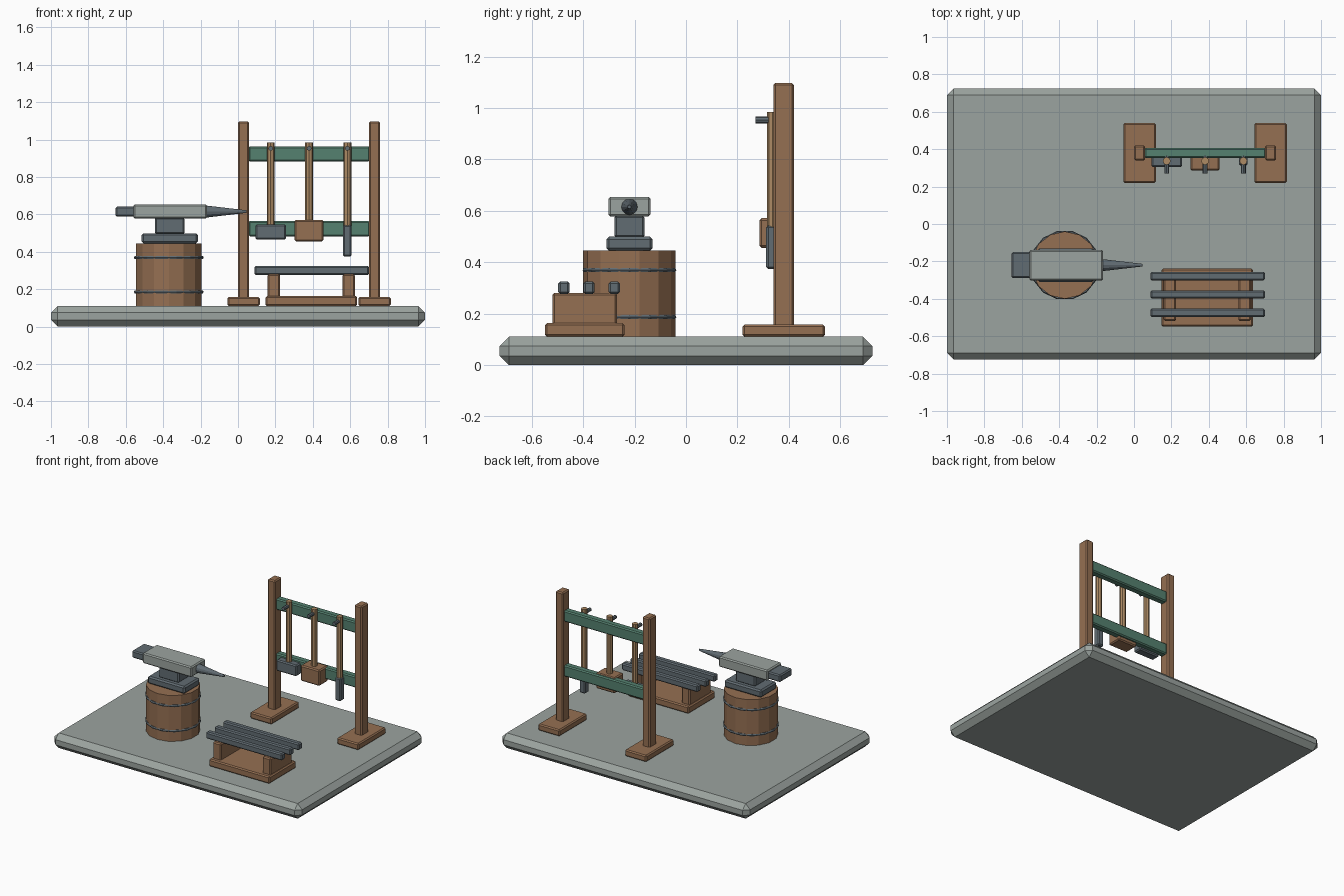
import bpy, math

if "Cube" in bpy.data.objects:
    bpy.data.objects.remove(bpy.data.objects["Cube"])


def material(name, colour):
    m = bpy.data.materials.new(name)
    m.diffuse_color = (*colour, 1)
    m.use_nodes = True
    m.node_tree.nodes["Principled BSDF"].inputs["Base Color"].default_value = m.diffuse_color
    return m


STONE = material("pale_grey", (0.33, 0.37, 0.35))
STEEL = material("dark_steel", (0.12, 0.15, 0.17))
WOOD = material("wood", (0.30, 0.16, 0.085))
ASH = material("handle_wood", (0.42, 0.26, 0.13))
GREEN = material("green_paint", (0.09, 0.22, 0.16))


def finish(name, mat, bevel=0):
    ob = bpy.context.object
    ob.name = name
    ob.data.materials.append(mat)
    if bevel:
        mod = ob.modifiers.new("bevel", 'BEVEL')
        mod.width = bevel
        mod.segments = 1
    return ob


def box(name, x, y, z, mat, bevel=0.008):
    """Box from (min, max) ranges on each axis."""
    bpy.ops.mesh.primitive_cube_add(size=1, location=[(a + b) / 2 for a, b in (x, y, z)])
    ob = bpy.context.object
    ob.scale = [b - a for a, b in (x, y, z)]
    bpy.ops.object.transform_apply(location=False, rotation=False, scale=True)
    return finish(name, mat, bevel)


def rod(name, loc, r1, r2, depth, sides, mat, rot=(0, 0, 0)):
    bpy.ops.mesh.primitive_cone_add(vertices=sides, radius1=r1, radius2=r2,
                                    depth=depth, location=loc, rotation=rot)
    return finish(name, mat)


def around(c, half):
    return (c - half, c + half)


# Base slab
box("base_slab", (-1, 1), (-0.725, 0.725), (0, 0.11), STONE, 0.036)

# Barrel stand with hoops
AX, AY = -0.37, -0.22
rod("barrel", (AX, AY, 0.2775), 0.18, 0.18, 0.335, 14, WOOD)
for i, z in enumerate((0.186, 0.369)):
    bpy.ops.mesh.primitive_torus_add(major_segments=14, minor_segments=6,
                                     major_radius=0.178, minor_radius=0.009,
                                     location=(AX, AY, z))
    finish(f"barrel_hoop_{i}", STEEL)

# Anvil
box("anvil_foot", around(-0.365, 0.15), around(AY, 0.09), (0.445, 0.499), STEEL, 0.01)
box("anvil_waist", around(-0.365, 0.08), around(AY, 0.058), (0.495, 0.582), STEEL)
box("anvil_body", (-0.56, -0.165), around(AY, 0.082), (0.578, 0.654), STONE)
box("anvil_heel", (-0.655, -0.55), around(AY, 0.07), (0.588, 0.641), STEEL)
rod("anvil_horn", (-0.0625, AY, 0.615), 0.032, 0.007, 0.215, 12, STEEL,
    (0, math.pi / 2, 0))

# Tool rack: posts, feet and rails
RX, RY = 0.38, 0.38
for side, s in (("left", -1), ("right", 1)):
    box(f"rack_post_{side}", around(RX + s * 0.35, 0.03), around(RY, 0.04), (0.13, 1.097), WOOD)
    box(f"rack_foot_{side}", around(RX + s * 0.35, 0.087), around(RY, 0.16), (0.11, 0.158), WOOD)
for i, z in enumerate((0.524, 0.923)):
    box(f"rack_rail_{i}", around(RX, 0.325), around(RY, 0.026), around(z, 0.041), GREEN)

# Hanging tools: head half sizes x, y and z range
TY = 0.337
tools = (("cross_hammer", 0.175, 0.082, 0.032, (0.465, 0.547), STEEL),
         ("mallet", 0.38, 0.077, 0.052, (0.456, 0.571), WOOD),
         ("chisel", 0.585, 0.023, 0.025, (0.374, 0.542), STEEL))
for name, x, hx, hy, z, mat in tools:
    bottom = z[1] - 0.03
    rod(f"{name}_handle", (x, TY, (0.985 + bottom) / 2), 0.021, 0.021, 0.985 - bottom, 8, ASH)
    box(f"{name}_head", around(x, hx), around(TY, hy), z, mat)
    rod(f"{name}_peg", (x, 0.3175, 0.953), 0.013, 0.013, 0.095, 8, STEEL,
        (math.pi / 2, 0, 0))

# Low bench with steel bars
BX, BY = 0.392, -0.394
box("bench_plinth", around(BX, 0.245), around(BY, 0.155), (0.11, 0.163), WOOD)
for side, s in (("left", -1), ("right", 1)):
    box(f"bench_leg_{side}", around(BX + s * 0.2, 0.033), around(BY, 0.125), (0.155, 0.281), WOOD)
for i in range(3):
    box(f"bench_bar_{i}", around(0.394, 0.307), around(-0.377 + (i - 1) * 0.098, 0.022),
        (0.276, 0.325), STEEL)
